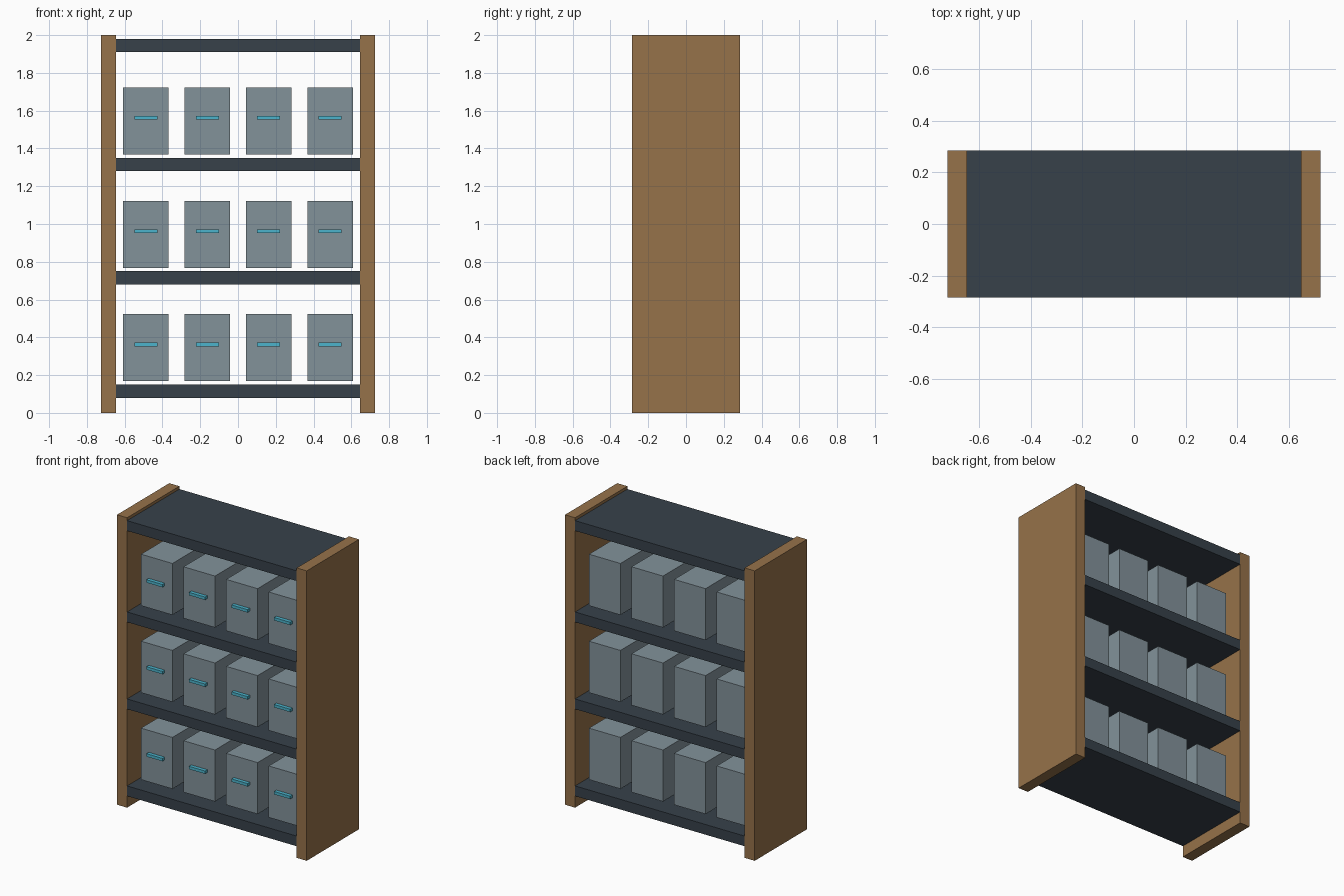
import bpy
import bmesh

if "Cube" in bpy.data.objects:
    bpy.data.objects.remove(bpy.data.objects["Cube"])


def material(name, rgb):
    m = bpy.data.materials.new(name)
    m.diffuse_color = (*rgb, 1)
    m.use_nodes = True
    m.node_tree.nodes["Principled BSDF"].inputs["Base Color"].default_value = m.diffuse_color
    return m


WOOD = material("wood", (0.305, 0.168, 0.068))
DARK = material("dark_shelf", (0.038, 0.053, 0.068))
GREY = material("bin_grey", (0.224, 0.288, 0.323))
TEAL = material("teal", (0.073, 0.456, 0.604))


def box(name, x, y, z, mat):
    """Box spanning the (min, max) range on each axis."""
    mesh = bpy.data.meshes.new(name)
    bm = bmesh.new()
    bmesh.ops.create_cube(bm, size=1)
    for v in bm.verts:
        v.co = [(r[0] + r[1]) / 2 + c * (r[1] - r[0]) for r, c in zip((x, y, z), v.co)]
    bm.to_mesh(mesh)
    bm.free()
    mesh.materials.append(mat)
    ob = bpy.data.objects.new(name, mesh)
    bpy.context.collection.objects.link(ob)
    return ob


HALF_W, INNER, DEPTH = 0.724, 0.647, 0.285

# Side panels
box("left_panel", (-HALF_W, -INNER), (-DEPTH, DEPTH), (0, 2), WOOD)
box("right_panel", (INNER, HALF_W), (-DEPTH, DEPTH), (0, 2), WOOD)

# Shelves
for i, z in enumerate((0.08, 0.68, 1.28, 1.91)):
    box(f"shelf_{i + 1}", (-INNER, INNER), (-DEPTH, DEPTH), (z, z + 0.07), DARK)

# Storage bins with a pull handle on the front
for row in range(3):
    z = 0.168 + row * 0.6
    for col in range(4):
        x = (col - 1.5) * 0.325
        tag = f"{row + 1}_{col + 1}"
        box(f"bin_{tag}", (x - 0.12, x + 0.12), (-0.19, 0.19), (z, z + 0.355), GREY)
        box(f"bin_handle_{tag}", (x - 0.061, x + 0.061), (-0.215, -0.185),
            (z + 0.184, z + 0.204), TEAL)
